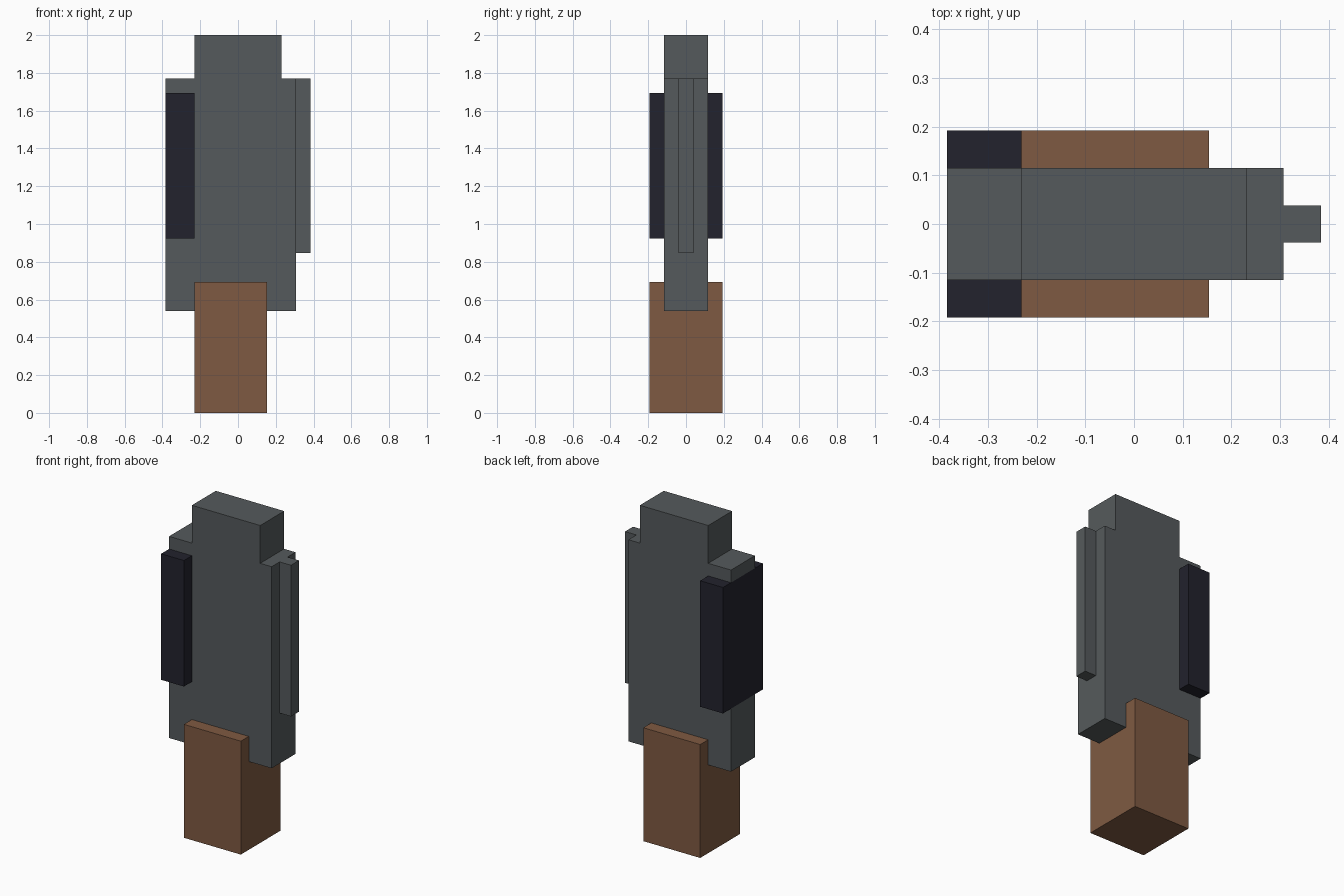
import bpy
import bmesh
from mathutils import Vector

if "Cube" in bpy.data.objects:
    bpy.data.objects.remove(bpy.data.objects["Cube"], do_unlink=True)

U = 2 / 26  # grid unit: the model is 26 units tall


def material(name, color):
    mat = bpy.data.materials.new(name)
    mat.use_nodes = True
    mat.diffuse_color = (*color, 1)
    bsdf = mat.node_tree.nodes["Principled BSDF"]
    bsdf.inputs["Base Color"].default_value = (*color, 1)
    bsdf.inputs["Roughness"].default_value = 0.8
    return mat


def slab(name, outline, half_depth, mat):
    """Extrude an (x, z) outline, in grid units, symmetrically along y."""
    bm = bmesh.new()
    verts = [bm.verts.new((x * U, -half_depth * U, z * U)) for x, z in outline]
    face = bm.faces.new(verts)
    extruded = bmesh.ops.extrude_face_region(bm, geom=[face])["geom"]
    moved = [g for g in extruded if isinstance(g, bmesh.types.BMVert)]
    bmesh.ops.translate(bm, verts=moved, vec=Vector((0, 2 * half_depth * U, 0)))
    bmesh.ops.recalc_face_normals(bm, faces=bm.faces)
    mesh = bpy.data.meshes.new(name)
    bm.to_mesh(mesh)
    bm.free()
    mesh.materials.append(mat)
    obj = bpy.data.objects.new(name, mesh)
    bpy.context.collection.objects.link(obj)
    return obj


def box(name, x0, x1, z0, z1, half_depth, mat):
    return slab(name, [(x0, z0), (x1, z0), (x1, z1), (x0, z1)], half_depth, mat)


grey = material("steel grey", (0.091, 0.102, 0.107))
dark = material("dark navy", (0.016, 0.016, 0.026))
brown = material("wood brown", (0.212, 0.102, 0.054))

# Stepped body, notched on one edge to hold the grip pad
slab("body", [(-5, 7), (4, 7), (4, 23), (3, 23), (3, 26), (-3, 26), (-3, 23),
              (-5, 23), (-5, 22), (-3, 22), (-3, 12), (-5, 12)], 1.5, grey)

# Narrow rib along the opposite edge
box("edge_rib", 4, 5, 11, 23, 0.5, grey)

# Dark pad wrapping the notched edge
box("side_pad", -5, -3, 12, 22, 2.5, dark)

# Handle that the body sits in
box("handle", -3, 2, 0, 9, 2.5, brown)
